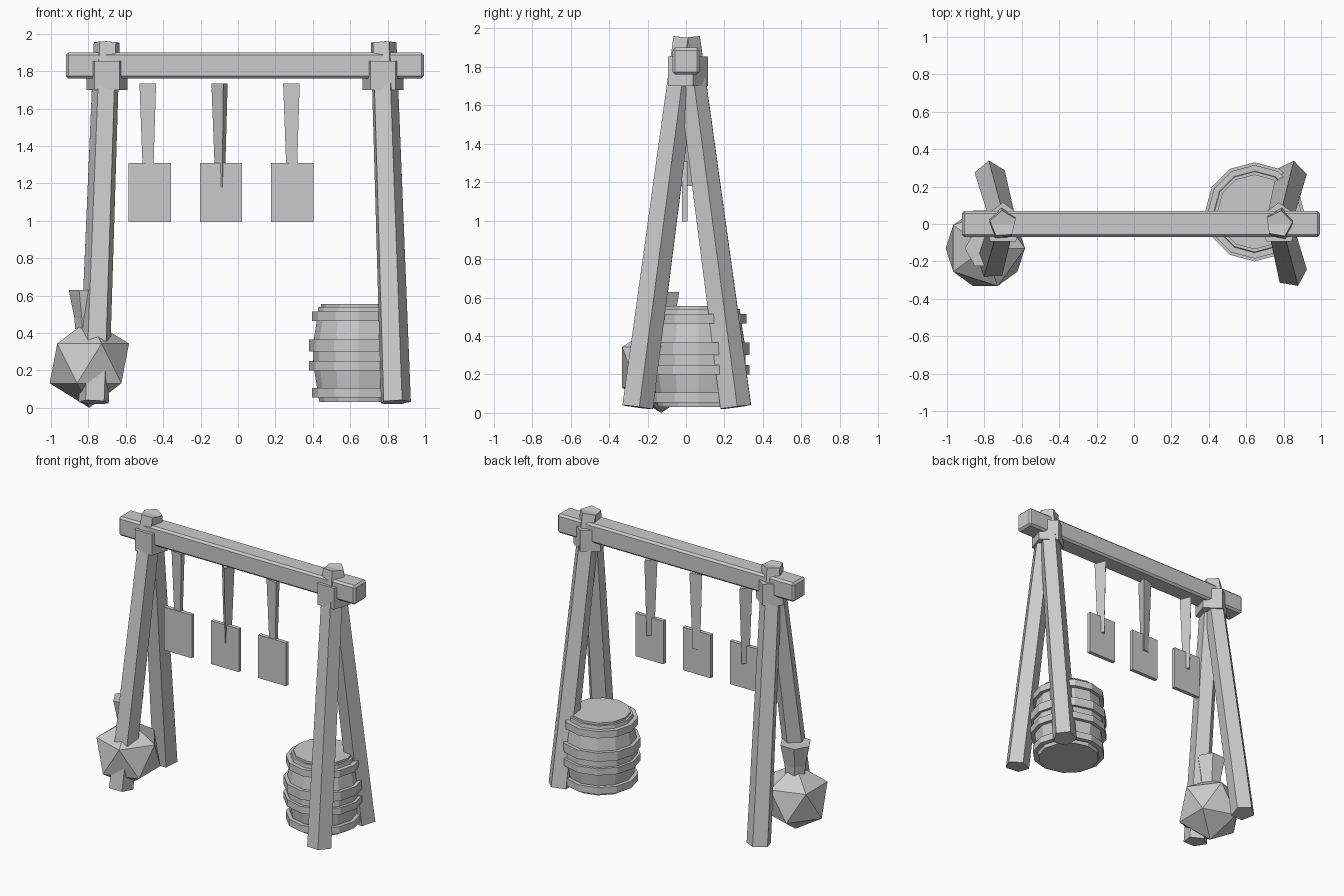
import bpy, bmesh
from math import sin, cos, tau, radians
from mathutils import Vector

if "Cube" in bpy.data.objects:
    bpy.data.objects.remove(bpy.data.objects["Cube"], do_unlink=True)

grey = bpy.data.materials.new("plain_grey")
grey.use_nodes = True
grey.diffuse_color = (0.6, 0.6, 0.6, 1)
grey.node_tree.nodes["Principled BSDF"].inputs["Base Color"].default_value = grey.diffuse_color


def finish(name, bm):
    bmesh.ops.recalc_face_normals(bm, faces=bm.faces)
    mesh = bpy.data.meshes.new(name)
    bm.to_mesh(mesh)
    bm.free()
    mesh.materials.append(grey)
    obj = bpy.data.objects.new(name, mesh)
    bpy.context.collection.objects.link(obj)
    return obj


def loft(name, rings, sides, turn=90):
    """Capped polygon rings (centre, radius), square to the first-last axis."""
    bm = bmesh.new()
    axis = Vector(rings[-1][0]) - Vector(rings[0][0])
    v = axis.cross(Vector((1, 0, 0))).normalized()
    u = v.cross(axis).normalized()
    loops = []
    for centre, r in rings:
        angles = [radians(turn) + tau * i / sides for i in range(sides)]
        loops.append([bm.verts.new(Vector(centre) + r * (cos(a) * u + sin(a) * v)) for a in angles])
    for a, b in zip(loops, loops[1:]):
        for i in range(sides):
            j = (i + 1) % sides
            bm.faces.new((a[i], a[j], b[j], b[i]))
    bm.faces.new(loops[0])
    bm.faces.new(loops[-1])
    return finish(name, bm)


def upright(name, x, y, profile, sides, turn=90):
    return loft(name, [((x, y, z), r) for r, z in profile], sides, turn)


def box(name, centre, size, bevel=0):
    bm = bmesh.new()
    bmesh.ops.create_cube(bm, size=1)
    for vert in bm.verts:
        vert.co = Vector(centre) + vert.co * Vector(size)
    if bevel:
        bmesh.ops.bevel(bm, geom=bm.edges[:], offset=bevel, segments=1, affect='EDGES')
    return finish(name, bm)


# Cross beam
box("cross_beam", (0.037, 0, 1.83), (1.915, 0.14, 0.14), 0.014)

# Leg pairs with binding collars
for side, top_x, foot_x, turn in (("right", -0.70, -0.77, 94), ("left", 0.775, 0.84, 80)):
    for end, y in (("front", -0.255), ("back", 0.255)):
        loft(f"{side}_{end}_leg", [((foot_x, y, 0.03), 0.085), ((top_x, 0, 1.95), 0.073)], 5, turn)
    upright(f"{side}_collar", top_x, 0, [(0.115, 1.70), (0.115, 1.855)], 5, 90)

# Hanging signs: tapered three-sided hangers and flat boards
for i, (x, hang_x, turn) in enumerate(((-0.472, -0.478, 80), (-0.092, -0.092, -75), (0.29, 0.29, -40))):
    upright(f"hanger_{i + 1}", hang_x, 0.003, [(0.03, 1.18), (0.052, 1.735)], 3, turn)
    box(f"sign_board_{i + 1}", (x, -0.006, 1.152), (0.225, 0.028, 0.315))

# Barrel with hoops
bx, by = 0.645, 0.065
upright("barrel_body", bx, by, [(0.21, 0.03), (0.225, 0.12), (0.245, 0.25), (0.245, 0.33),
        (0.225, 0.46), (0.215, 0.54), (0.20, 0.54), (0.20, 0.555)], 12)
for i, (r, low, high) in enumerate(((0.25, 0.055, 0.105), (0.265, 0.20, 0.25),
                                    (0.265, 0.30, 0.365), (0.25, 0.465, 0.515))):
    upright(f"barrel_hoop_{i + 1}", bx, by, [(r, low), (r, high)], 12)

# Sack with flared neck
bm = bmesh.new()
bmesh.ops.create_icosphere(bm, subdivisions=1, radius=0.237)
bmesh.ops.translate(bm, verts=bm.verts, vec=(-0.795, -0.13, 0.237))
finish("sack", bm)
upright("sack_neck", -0.795, -0.13, [(0.075, 0.42), (0.08, 0.48), (0.11, 0.63)], 6, 0)
